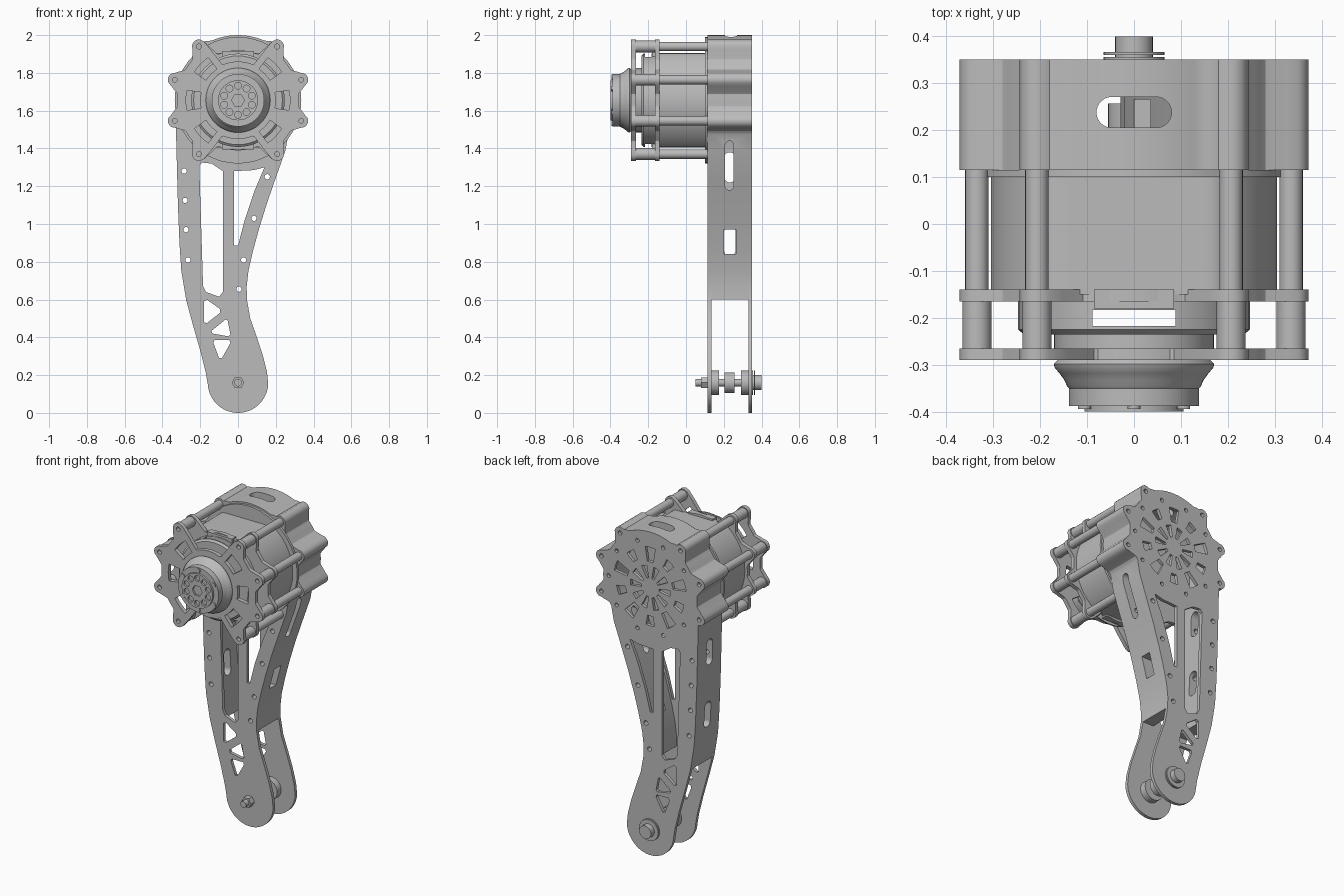
import bpy, bmesh
from math import sin, cos, pi, radians, sqrt
from mathutils import Matrix, Vector

if "Cube" in bpy.data.objects:
    bpy.data.objects.remove(bpy.data.objects["Cube"], do_unlink=True)

AXIS = 1.655          # height of the motor axis
FOOT = 0.16           # height of the foot pivot
LOBES = [18, 54, 126, 162, 198, 234, 306, 342]
GREY = (0.5, 0.5, 0.5, 1)

metal = bpy.data.materials.new("grey_metal")
metal.use_nodes = True
metal.diffuse_color = GREY
metal.node_tree.nodes["Principled BSDF"].inputs["Base Color"].default_value = GREY


def finish(name, bm, smooth=True):
    bmesh.ops.remove_doubles(bm, verts=bm.verts, dist=0.0001)
    bmesh.ops.recalc_face_normals(bm, faces=bm.faces)
    mesh = bpy.data.meshes.new(name)
    bm.to_mesh(mesh)
    bm.free()
    mesh.materials.append(metal)
    if smooth:
        mesh.shade_smooth()
        mesh.set_sharp_from_angle(angle=radians(30))
    ob = bpy.data.objects.new(name, mesh)
    bpy.context.collection.objects.link(ob)
    return ob


def plate(name, loops, y0, y1):
    """Flat sheet in the xz plane; loops after the first are holes."""
    curve = bpy.data.curves.new(name, 'CURVE')
    curve.dimensions, curve.fill_mode, curve.extrude = '2D', 'BOTH', (y1 - y0) / 2
    for loop in loops:
        spline = curve.splines.new('POLY')
        spline.points.add(len(loop) - 1)
        for p, (x, z) in zip(spline.points, loop):
            p.co = (x, z, 0, 1)
        spline.use_cyclic_u = True
    temp = bpy.data.objects.new(name + "_curve", curve)
    bpy.context.collection.objects.link(temp)
    mesh = bpy.data.meshes.new_from_object(temp.evaluated_get(bpy.context.evaluated_depsgraph_get()))
    bm = bmesh.new()
    bm.from_mesh(mesh)
    bpy.data.objects.remove(temp)
    bpy.data.curves.remove(curve)
    bpy.data.meshes.remove(mesh)
    bm.transform(Matrix.Translation((0, (y0 + y1) / 2, 0)) @ Matrix.Rotation(pi / 2, 4, 'X'))
    return finish(name, bm)


def lathe(name, profile, x=0, z=AXIS, steps=48):
    """Turned part along y; profile is (y, radius)."""
    bm = bmesh.new()
    ends = [(profile[0][0], 0)] + profile + [(profile[-1][0], 0)]
    verts = [bm.verts.new((r, y, 0)) for y, r in ends]
    edges = [bm.edges.new(pair) for pair in zip(verts, verts[1:])]
    bmesh.ops.spin(bm, geom=verts + edges, cent=(0, 0, 0), axis=(0, 1, 0), angle=2 * pi, steps=steps)
    bm.transform(Matrix.Translation((x, 0, z)))
    return finish(name, bm)


def polar(r, deg, z=AXIS):
    return r * cos(radians(deg)), z + r * sin(radians(deg))


def circle(x, z, r, n=32):
    return [(x + r * cos(2 * pi * i / n), z + r * sin(2 * pi * i / n)) for i in range(n)]


def window(r0, r1, mid, half0, half1):
    """Keystone hole between two radii."""
    inner = [polar(r0, mid + half0 * t) for t in (-1, -.5, 0, .5, 1)]
    outer = [polar(r1, mid + half1 * t) for t in (1, .5, 0, -.5, -1)]
    return inner + outer


def lobed(deg, valley, ends):
    """Radius of the scalloped outline; ends is the radius at top and bottom."""
    r = ends if abs(cos(radians(deg))) < cos(radians(61)) else valley
    for lobe in LOBES:
        gap = (deg - lobe + 180) % 360 - 180
        d = radians(gap)
        s = 0.352 * sin(d)
        # fillet between the lobe and the valley
        t = min(1, max(0, (13 - abs(gap)) / 9))
        r = max(r, r + (0.365 - r) * t * t * (3 - 2 * t))
        if abs(s) < 0.037 and cos(d) > 0:
            r = max(r, 0.352 * cos(d) + sqrt(0.037 ** 2 - s * s))
    return r


def box(name, x0, x1, y0, y1, z0, z1):
    bm = bmesh.new()
    bmesh.ops.create_cube(bm, size=1)
    bm.transform(Matrix.Translation(((x0 + x1) / 2, (y0 + y1) / 2, (z0 + z1) / 2))
                 @ Matrix.Diagonal((x1 - x0, y1 - y0, z1 - z0, 1)))
    return finish(name, bm, False)


def cut(target, cutter):
    mod = target.modifiers.new("cut_" + cutter.name, 'BOOLEAN')
    mod.operation, mod.solver, mod.object = 'DIFFERENCE', 'EXACT', cutter
    cutter.hide_render = True
    cutter.hide_set(True)
    cutter.display_type = 'WIRE'


def stadium(name, centre, width, length, depth, matrix):
    """Rounded slot cutter, long along local x and cutting along local z."""
    bm = bmesh.new()
    r = width / 2
    pts = [((length / 2 - r) * (1 if cos(a) > 0 else -1) + r * cos(a), r * sin(a))
           for a in [2 * pi * (i + .5) / 24 for i in range(24)]]
    face = bm.faces.new([bm.verts.new((x, y, -depth / 2)) for x, y in pts])
    top = bmesh.ops.extrude_face_region(bm, geom=[face])["geom"]
    bmesh.ops.translate(bm, vec=(0, 0, depth), verts=[v for v in top if isinstance(v, bmesh.types.BMVert)])
    bm.transform(Matrix.Translation(Vector(centre)) @ matrix)
    return finish(name, bm, False)


# Leg outline shared by the side plates and the wall
head = [polar(lobed(a, .322, .345), a) for a in range(-34, 205, 2)]
left_upper = [(-.326, 1.4), (-.318, 1.1), (-.31, .9), (-.30, .75), (-.275, .6)]
left_lower = [(-.24, .47), (-.2, .33), (-.17, .21)]
right_lower = [(.153, .22), (.13, .31), (.1, .4), (.065, .5)]
right_upper = [(.047, .6), (.046, .67), (.055, .75), (.08, .86), (.11, .97), (.15, 1.1), (.195, 1.23), (.25, 1.385)]
foot = [polar(.16, a, FOOT) for a in range(184, 364, 6)]
outline = head + left_upper + left_lower + foot + right_lower + right_upper

# Openings in the leg plates
leg_holes = [
    [(-.205, 1.31), (-.185, .67), (-.17, .64), (-.10, .615), (-.08, .64), (-.08, 1.28), (-.14, 1.32), (-.19, 1.325)],
    [(-.02, 1.28), (-.02, .885), (0, .885), (.035, 1.02), (.085, 1.17), (.14, 1.3), (.08, 1.285)],
    [(-.18, .59), (-.18, .48), (-.165, .475), (-.095, .53), (-.095, .55), (-.165, .6)],
    [(-.14, .435), (-.135, .42), (-.05, .405), (-.04, .415), (-.055, .49), (-.065, .495)],
    [(-.125, .385), (-.045, .385), (-.04, .37), (-.085, .29), (-.1, .29), (-.13, .37)]]
screws = [(-.285, 1.28), (-.28, 1.125), (-.275, .97), (-.265, .81), (.155, 1.25), (.085, 1.03), (.03, .81), (.005, .655)]
screw_holes = [circle(x, z, .014, 16) for x, z in screws]
lobe_holes = [circle(*polar(.352, a), .013, 16) for a in LOBES]
vents = [window(.16, .25, a, 7, 8) for a in range(18, 378, 72)]
vents += [window(.175, .235, a, 6, 7) for a in range(54, 414, 72)]
vents += [window(.06, .135, a, 7, 8) for a in range(0, 360, 36)]
vents += [circle(*polar(.285, a), .012, 16) for a in range(0, 360, 36) if a != 180]

plate("front_leg_plate", [outline] + leg_holes + screw_holes, .115, .135)
plate("back_leg_plate", [outline] + leg_holes + screw_holes + lobe_holes[:5] + lobe_holes[7:] + vents, .33, .35)

# Wall between the plates, open at its lower end
inner_right = [(x - .075, z) for x, z in right_upper]
inner_head = [polar(.295, a) for a in range(-46, 220, 4)]
inner_left = [(x + .075, z) for x, z in left_upper]
wall = plate("leg_wall", [head + left_upper + inner_left[::-1] + inner_head[::-1]
                          + inner_right[::-1] + right_upper] + screw_holes, .135, .33)
upright = Matrix.Rotation(pi / 2, 4, 'Y')
cut(wall, stadium("top_slot_cutter", (0, .238, 2.0), .066, .16, .2, Matrix.Identity(4)))
cut(wall, stadium("left_upper_cutter", (.2, .23, 1.31), .045, .26, .22, upright))
cut(wall, box("left_lower_cutter", -.02, .2, .2, .265, .84, .97))
for z in (1.3, .91):
    cut(wall, stadium("right_slot_cutter", (-.3, .232, z), .06, .16, .25, upright))

# Motor body with flattened top and bottom
body = [(x, min(max(z, AXIS - .25), AXIS + .25)) for x, z in circle(0, AXIS, .305, 80)]
plate("motor_body", [body], -.15, .105)
lathe("motor_flange", [(.1, .335), (.115, .335)])
motor_front = lathe("motor_front", [(-.235, .235), (-.225, .247), (-.14, .247)])
cut(motor_front, box("motor_gap_cutter", -.088, .088, -.217, -.183, 1.2, 2.1))
for side in (1, -1):
    box("motor_terminal", -.085, .085, -.18, -.14, AXIS + side * .235 - .025, AXIS + side * .235 + .025)


# Motor plates and standoffs
def motor_plate(name, valley, ends, bore, y0, y1, windows):
    rim = [polar(lobed(a, valley, ends), a) for a in range(0, 360, 2)]
    plate(name, [rim, circle(0, AXIS, bore, 48)] + lobe_holes + windows, y0, y1)


slots = [window(.2, .275, a, 12, 11) for a in (0, 44, 136, 180, 224, 316)]
motor_plate("front_motor_plate", .322, .205, .165, -.29, -.265, slots)
motor_plate("rear_motor_plate", .322, .265, .23, -.165, -.14, [])
for a in LOBES:
    x, z = polar(.352, a)
    lathe("front_standoff", [(-.265, .031), (-.165, .031)], x, z, 20)
    lathe("rear_standoff", [(-.14, .025), (.118, .025)], x, z, 20)

# Output hub
lathe("output_hub", [(-.388, .139), (-.35, .139), (-.345, .143), (-.333, .148), (-.318, .159), (-.306, .169),
                     (-.298, .171), (-.29, .163), (-.265, .163), (-.265, .17), (-.235, .17)], steps=64)
hub_holes = [circle(*polar(.077, a), .018, 16) for a in range(18, 378, 36)]
plate("hub_face", [circle(0, AXIS, .106, 48), circle(0, AXIS, .034, 6)] + hub_holes, -.4, -.386)
for a in range(30, 390, 60):
    lathe("hub_screw", [(-.394, .014), (-.385, .014)], *polar(.122, a), 16)

# Foot pivot
lathe("pivot_shaft", [(.05, .02), (.36, .02)], z=FOOT, steps=24)
lathe("pivot_nut", [(.08, .033), (.115, .033)], z=FOOT, steps=6)
for y0, y1, r in ((.135, .175, .065), (.205, .257, .055), (.29, .33, .065), (.35, .356, .065), (.36, .366, .065)):
    lathe("pivot_washer", [(y0, r), (y1, r)], z=FOOT, steps=32)
lathe("pivot_bolt_head", [(.356, .04), (.4, .04)], z=FOOT, steps=32)
